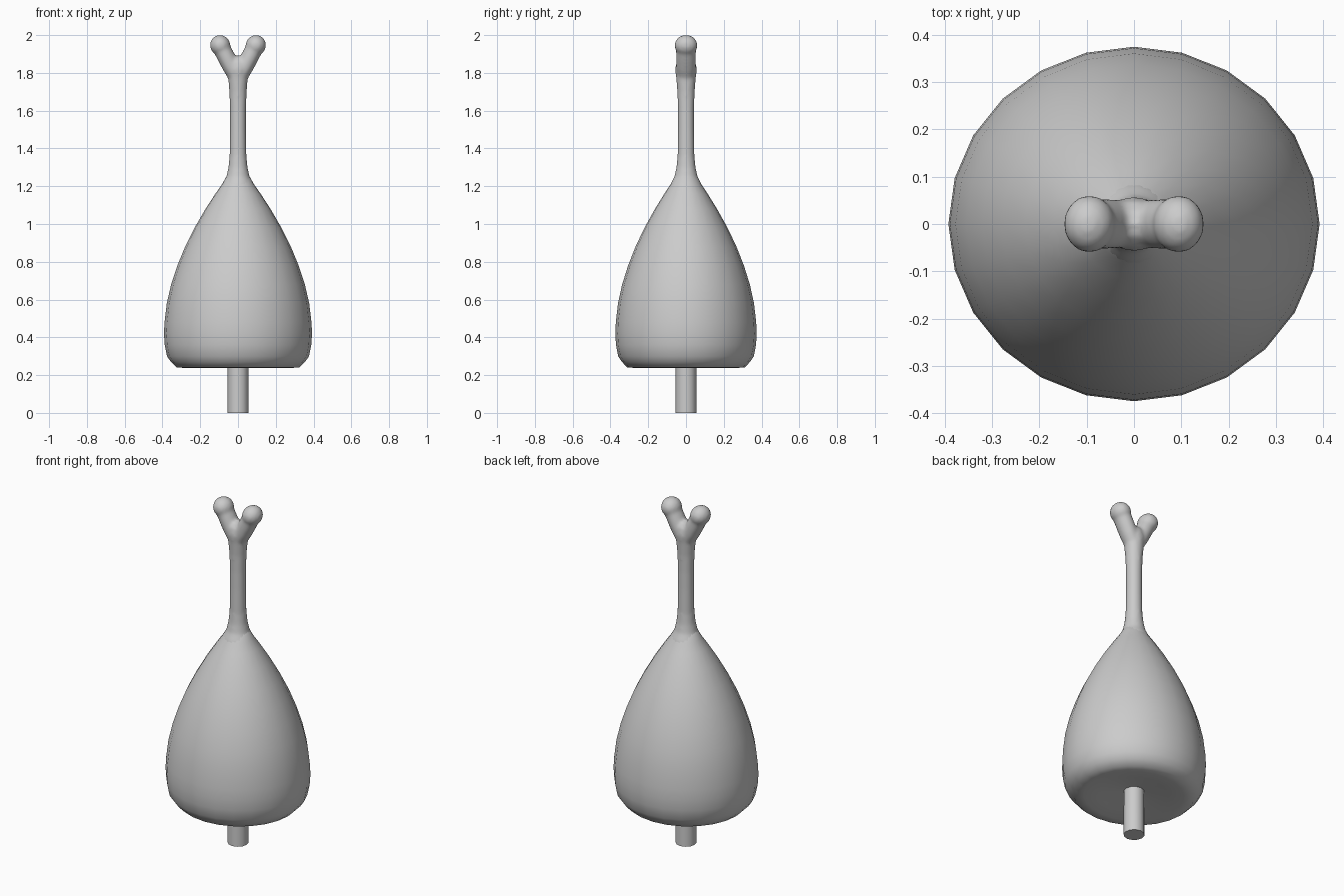
import bpy, bmesh, math
from mathutils import Matrix

if "Cube" in bpy.data.objects:
    bpy.data.objects.remove(bpy.data.objects["Cube"])


def lathe(bm, profile, sides, ysc=1.0, matrix=Matrix()):
    """Revolve (radius, z) points round z; zero radii close the ends."""
    rings = []
    for r, z in profile:
        n = 1 if r == 0 else sides
        rings.append([bm.verts.new(matrix @ Matrix.Diagonal((1, ysc, 1, 1)) @ Matrix.Translation(
            (r * math.cos(2 * math.pi * i / sides), r * math.sin(2 * math.pi * i / sides), z)).to_translation())
            for i in range(n)])
    for a, b in zip(rings, rings[1:]):
        for i in range(sides):
            j = (i + 1) % sides
            quad = [a[i % len(a)], a[j % len(a)], b[j % len(b)], b[i % len(b)]]
            bm.faces.new(list(dict.fromkeys(quad)))


def finish(bm, name, angle=60):
    bmesh.ops.recalc_face_normals(bm, faces=bm.faces)
    me = bpy.data.meshes.new(name)
    bm.to_mesh(me)
    bm.free()
    ob = bpy.data.objects.new(name, me)
    bpy.context.collection.objects.link(ob)
    bpy.ops.object.select_all(action='DESELECT')
    bpy.context.view_layer.objects.active = ob
    ob.select_set(True)
    bpy.ops.object.shade_smooth_by_angle(angle=math.radians(angle))
    return ob


# pear-shaped body with a shallow hollow underneath
bm = bmesh.new()
lathe(bm, [(0, 0.27), (0.06, 0.265), (0.19, 0.247), (0.27, 0.238), (0.325, 0.24), (0.355, 0.27),
           (0.376, 0.3), (0.388, 0.36), (0.392, 0.42), (0.389, 0.48), (0.377, 0.58),
           (0.354, 0.68), (0.321, 0.78), (0.28, 0.88), (0.23, 0.98), (0.172, 1.08),
           (0.12, 1.16), (0.085, 1.21), (0.062, 1.25), (0.03, 1.28), (0, 1.28)], 24, 0.955)
finish(bm, "body", 80)

# slim neck with a two-knobbed fork, fused into one skin
bm = bmesh.new()
lathe(bm, [(0, 1.18), (0.085, 1.18), (0.085, 1.205), (0.062, 1.25), (0.051, 1.3), (0.045, 1.36),
           (0.043, 1.5), (0.043, 1.6), (0.046, 1.7), (0.052, 1.77), (0.058, 1.82),
           (0.05, 1.86), (0.025, 1.885), (0, 1.89)], 24, 1.0)
knob = [(0, 0), (0.04, 0.01), (0.046, 0.08), (0.047, 0.13)]
knob += [(0.054 * math.cos(math.radians(a)), 0.207 + 0.056 * math.sin(math.radians(a)))
         for a in range(-30, 90, 15)] + [(0, 0.263)]
for s in (-1, 1):
    lathe(bm, knob, 20, 1.13,
          Matrix.Translation((0, 0, 1.761)) @ Matrix.Rotation(s * math.radians(27), 4, 'Y'))
neck = finish(bm, "forked_neck")
rm = neck.modifiers.new("fuse", 'REMESH')
rm.mode = 'VOXEL'
rm.voxel_size = 0.009
rm.use_smooth_shade = True
sm = neck.modifiers.new("soften", 'SMOOTH')
sm.factor = 0.5
sm.iterations = 6

# stick below
bm = bmesh.new()
lathe(bm, [(0, 0), (0.056, 0), (0.055, 0.28), (0, 0.28)], 12)
finish(bm, "stick", 40)
